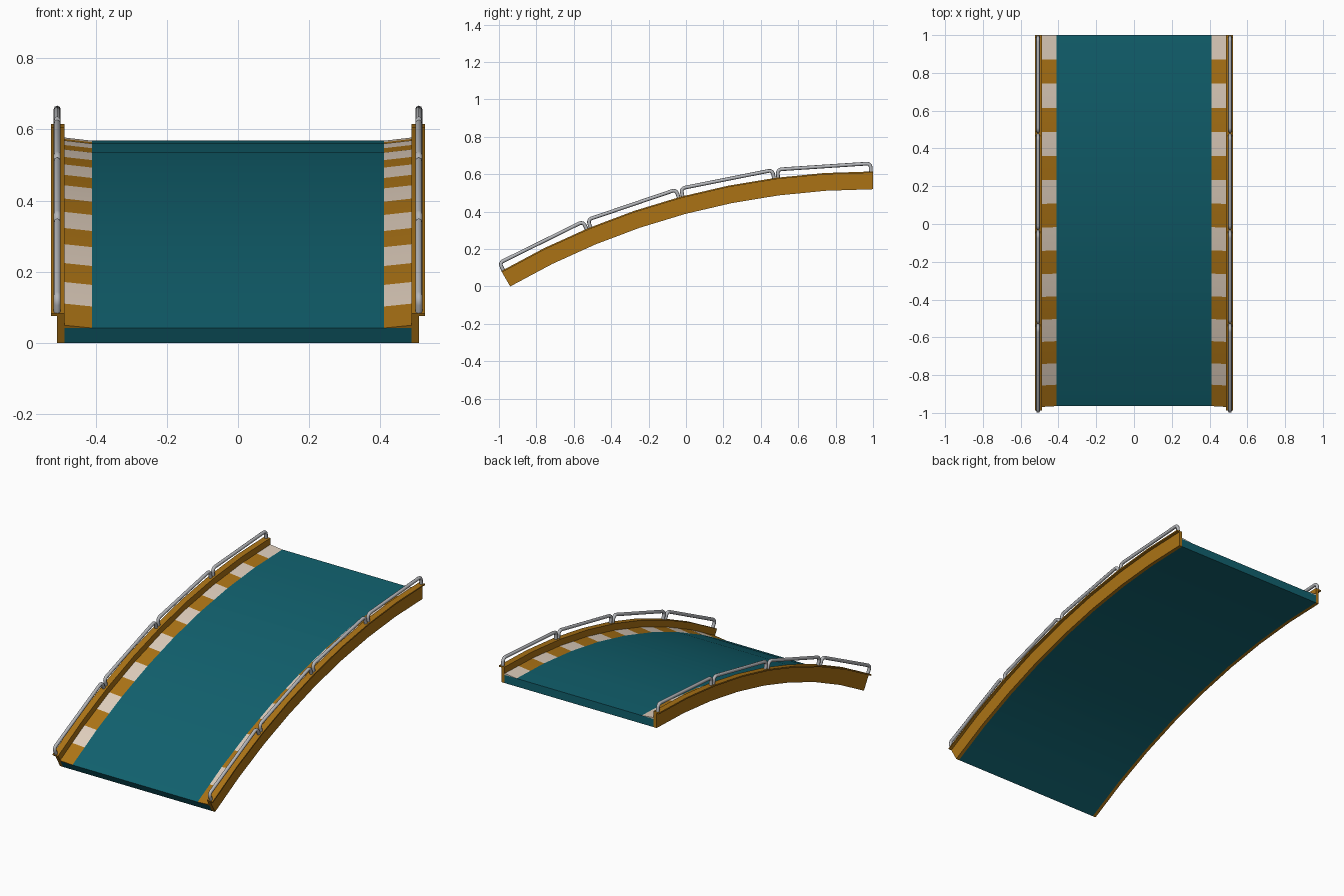
import bpy, bmesh
from math import sin, cos, pi, radians
from mathutils import Vector

if "Cube" in bpy.data.objects:
    bpy.data.objects.remove(bpy.data.objects["Cube"])

# Arc of the ramp: centre in the y-z plane, 30 degrees, 8 flat segments
CY, CZ, ARC, SEGS = 1.0, -3.36, 30.0, 8
R_BOTTOM, R_DECK, R_TOP = 3.88, 3.928, 3.975


def material(name, rgb):
    m = bpy.data.materials.new(name)
    m.diffuse_color = (*rgb, 1)
    m.use_nodes = True
    m.node_tree.nodes["Principled BSDF"].inputs["Base Color"].default_value = m.diffuse_color
    return m


TEAL = material("teal", (0.0056, 0.119, 0.156))
ORANGE = material("orange", (0.407, 0.171, 0.0075))
WHITE = material("off_white", (0.73, 0.61, 0.50))
STEEL = material("steel", (0.46, 0.47, 0.49))


def arc_point(x, r, deg):
    a = radians(deg)
    return Vector((x, CY - r * sin(a), CZ + r * cos(a)))


def chord_point(x, r, t):
    """Point on the faceted arc; t counts segments from the low end."""
    i = min(int(t), SEGS - 1)
    step = ARC / SEGS
    p = arc_point(x, r, ARC - i * step)
    q = arc_point(x, r, ARC - (i + 1) * step)
    return p.lerp(q, t - i)


def sweep(name, profile, mats, per_seg=1, mirror=False):
    """Sweep a closed (x, radius) profile along the arc, cycling materials."""
    bm = bmesh.new()
    n = SEGS * per_seg
    rings = [[bm.verts.new(chord_point(x, r, k / per_seg)) for x, r in profile]
             for k in range(n + 1)]
    m = len(profile)
    for k in range(n):
        for j in range(m):
            f = bm.faces.new((rings[k][j], rings[k][(j + 1) % m],
                              rings[k + 1][(j + 1) % m], rings[k + 1][j]))
            f.material_index = k % len(mats)
    bm.faces.new(rings[0])
    bm.faces.new(rings[-1]).material_index = (n - 1) % len(mats)
    bmesh.ops.recalc_face_normals(bm, faces=bm.faces)
    me = bpy.data.meshes.new(name)
    bm.to_mesh(me)
    bm.free()
    me.shade_smooth()
    me.set_sharp_from_angle(angle=radians(30))
    for mat in mats:
        me.materials.append(mat)
    ob = bpy.data.objects.new(name, me)
    bpy.context.collection.objects.link(ob)
    if mirror:
        ob.modifiers.new("mirror", 'MIRROR')
    return ob


# Road deck
sweep("deck", [(-0.488, R_BOTTOM), (0.488, R_BOTTOM), (0.488, R_DECK), (-0.488, R_DECK)], [TEAL])

# Striped edge wedges rising towards the beams
sweep("edge_stripes", [(0.41, R_DECK), (0.488, R_DECK), (0.488, R_DECK + 0.009)],
      [ORANGE, WHITE], per_seg=2, mirror=True)

# Side beams with a thin outward flange on top
sweep("side_beams", [(0.488, R_BOTTOM), (0.508, R_BOTTOM), (0.508, R_TOP - 0.008),
                     (0.525, R_TOP - 0.008), (0.525, R_TOP), (0.488, R_TOP)],
      [ORANGE], mirror=True)


# Handrails: four bent tubes per side, each spanning two segments
def handrails(name, x, count=4, height=0.043, fillet=0.02, gap=0.16):
    cu = bpy.data.curves.new(name, 'CURVE')
    cu.dimensions = '3D'
    cu.bevel_depth = 0.0098
    cu.bevel_resolution = 2
    cu.use_fill_caps = True
    span = ARC / count
    for i in range(count):
        a = arc_point(x, R_TOP - 0.004, ARC - i * span - gap)
        b = arc_point(x, R_TOP - 0.004, ARC - (i + 1) * span + gap)
        along = (b - a).normalized()
        up = Vector((1, 0, 0)).cross(along)
        pts = [a]
        for base, d in ((a, along), (b, -along)):
            c = base + up * (height + 0.004 - fillet) + d * fillet
            bend = [c - d * fillet * cos(t * pi / 8) + up * fillet * sin(t * pi / 8)
                    for t in range(5)]
            pts += bend if base is a else bend[::-1]
        pts.append(b)
        sp = cu.splines.new('POLY')
        sp.points.add(len(pts) - 1)
        for p, co in zip(sp.points, pts):
            p.co = (*co, 1)
    cu.materials.append(STEEL)
    ob = bpy.data.objects.new(name, cu)
    bpy.context.collection.objects.link(ob)


for side, x in (("left", -0.508), ("right", 0.508)):
    handrails("handrails_" + side, x)
